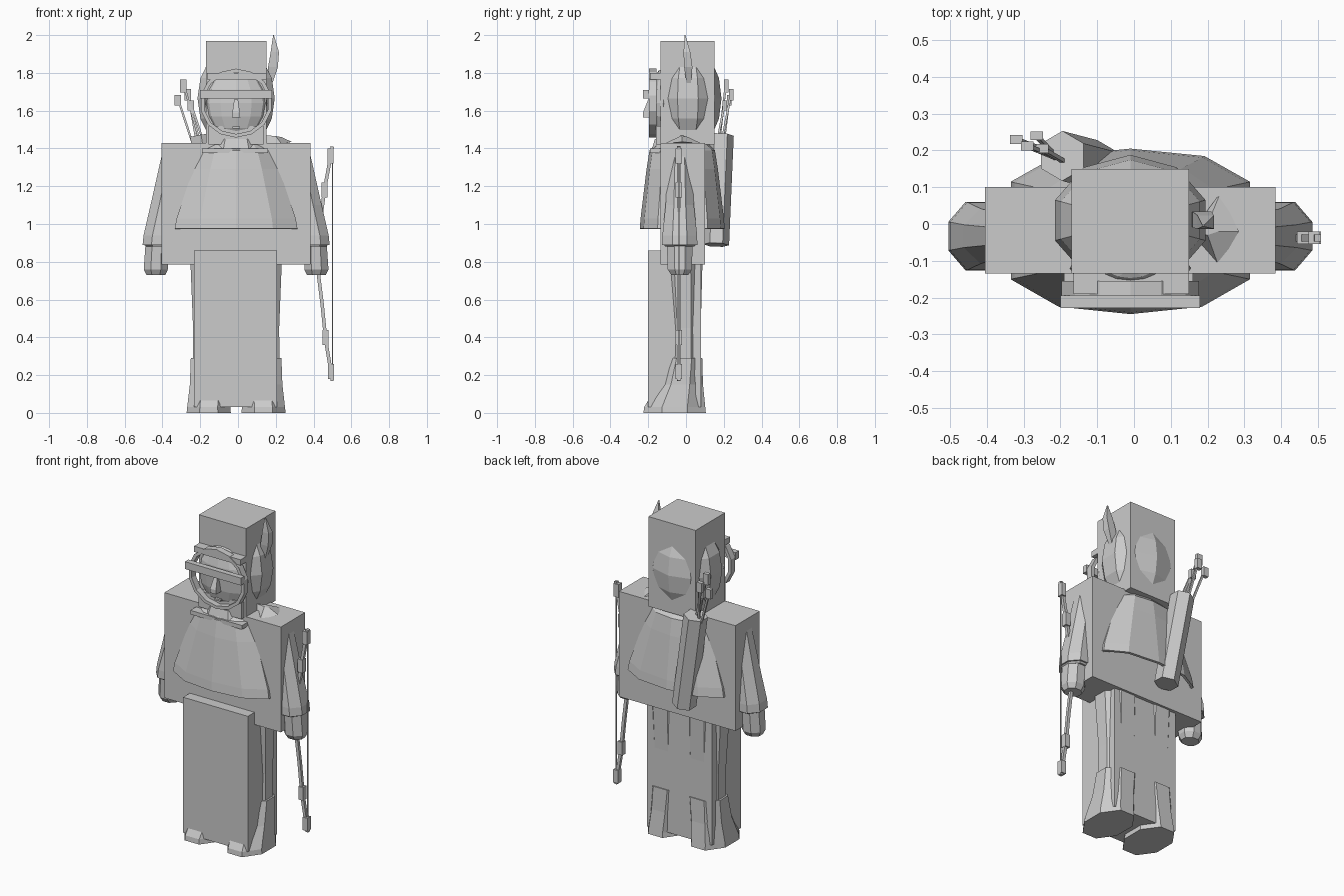
import bpy, bmesh, math
from mathutils import Vector

cube = bpy.data.objects.get("Cube")
if cube:
    bpy.data.objects.remove(cube, do_unlink=True)

GREY = (0.6, 0.6, 0.6, 1)
mat = bpy.data.materials.new("plain grey")
mat.use_nodes = True
mat.diffuse_color = GREY
mat.node_tree.nodes["Principled BSDF"].inputs["Base Color"].default_value = GREY
MID = -0.01


def finish(name, bm):
    bmesh.ops.recalc_face_normals(bm, faces=bm.faces)
    mesh = bpy.data.meshes.new(name)
    bm.to_mesh(mesh)
    bm.free()
    mesh.materials.append(mat)
    ob = bpy.data.objects.new(name, mesh)
    bpy.context.collection.objects.link(ob)
    return ob


def box(name, x, y, z):
    bm = bmesh.new()
    bmesh.ops.create_cube(bm, size=1)
    for v in bm.verts:
        v.co = [lo + (c + 0.5) * (hi - lo) for c, (lo, hi) in zip(v.co, (x, y, z))]
    return finish(name, bm)


def skin(name, rings, caps=True, closed=False):
    """Join equal rings of points into one faceted shell."""
    bm = bmesh.new()
    loops = [[bm.verts.new(p) for p in ring] for ring in rings]
    pairs = list(zip(loops, loops[1:]))
    if closed:
        pairs.append((loops[-1], loops[0]))
    for a, b in pairs:
        for i in range(len(a)):
            j = (i + 1) % len(a)
            bm.faces.new((a[i], a[j], b[j], b[i]))
    if caps and not closed:
        bm.faces.new(loops[0])
        bm.faces.new(loops[-1])
    return finish(name, bm)


def oval(cx, cy, z, rx, ry, n=8):
    turn = math.pi / n
    return [(cx + rx * math.cos(turn + math.tau * i / n) / math.cos(turn),
             cy + ry * math.sin(turn + math.tau * i / n) / math.cos(turn), z) for i in range(n)]


def rod(name, path, radius, n=4):
    """Sweep a small polygon along a path."""
    pts = [Vector(p) for p in path]
    rings = []
    for i, p in enumerate(pts):
        d = (pts[min(i + 1, len(pts) - 1)] - pts[max(i - 1, 0)]).normalized()
        u = d.cross(Vector((0, 1, 0))).normalized()
        w = d.cross(u)
        angles = [math.tau * (k + 0.5) / n for k in range(n)]
        rings.append([p + radius * (u * math.cos(a) + w * math.sin(a)) for a in angles])
    return skin(name, rings)


def ball(name, centre, radii, front=None, segments=10, rows=8):
    bm = bmesh.new()
    bmesh.ops.create_uvsphere(bm, u_segments=segments, v_segments=rows, radius=1)
    for v in bm.verts:
        v.co = [c + r * q for c, r, q in zip(centre, radii, v.co)]
        if front is not None:
            v.co.y = max(v.co.y, front)
    return finish(name, bm)


# Large blocks
box("head_block", (-0.17, 0.15), (-0.135, 0.15), (1.42, 1.97))
box("torso_block", (-0.405, 0.385), (-0.135, 0.1), (0.785, 1.43))
box("leg_block", (-0.232, 0.207), (-0.2, 0.08), (0.03, 0.86))

# Legs, boots, arms and gloves
for side, label in ((1, "left"), (-1, "right")):
    def limb(name, levels):
        skin(f"{label}_{name}", [oval(MID + side * x, y, z, rx, ry) for x, y, z, rx, ry in levels])

    limb("leg", [(0.12, -0.01, 0.2, 0.11, 0.09), (0.12, -0.01, 0.45, 0.108, 0.088),
                 (0.125, -0.02, 0.83, 0.118, 0.108)])
    limb("boot", [(0.145, -0.06, 0, 0.117, 0.165), (0.145, -0.06, 0.03, 0.114, 0.162),
                  (0.135, -0.03, 0.15, 0.11, 0.12), (0.125, -0.01, 0.29, 0.115, 0.096)])
    limb("sleeve", [(0.415, -0.033, 0.89, 0.08, 0.093), (0.41, -0.033, 0.94, 0.08, 0.092),
                    (0.375, -0.033, 1.1, 0.078, 0.075), (0.32, -0.033, 1.38, 0.07, 0.06)])
    limb("cuff", [(0.415, -0.033, 0.88, 0.06, 0.078), (0.415, -0.033, 0.895, 0.078, 0.086),
                  (0.415, -0.033, 0.91, 0.078, 0.086)])
    limb("glove", [(0.425, -0.033, 0.73, 0.05, 0.045), (0.425, -0.033, 0.76, 0.064, 0.064),
                   (0.42, -0.033, 0.89, 0.06, 0.068)])

# Shoulder cape
half = ((0, -1), (0.6, -0.91), (1, -0.58), (1, 0.6), (0.62, 0.91), (0, 1))
outline = list(half) + [(-x, y) for x, y in half[-2:0:-1]]
cape = skin("shoulder_cape", [
    [(MID + 0.325 * sx * x, -0.02 + 0.225 * sy * y, z) for x, y in outline]
    for sx, sy, z in ((0.4, 0.55, 1.44), (0.58, 0.77, 1.39), (0.7, 0.84, 1.29),
                      (0.97, 0.98, 1.03), (1, 1, 0.975))], caps=False)
shell = cape.modifiers.new("thickness", 'SOLIDIFY')
shell.thickness = 0.015
shell.offset = -1
box("collar_band", (-0.19, 0.16), (-0.19, -0.12), (1.375, 1.4))
skin("neck_collar", [oval(MID, -0.05, 1.38, 0.17, 0.135), oval(MID, -0.04, 1.45, 0.14, 0.125)])

# Peaked fold on the left shoulder
skin("shoulder_fold", [[(0.15, -0.03, 1.42), (0.23, -0.115, 1.425), (0.285, -0.02, 1.435),
                        (0.235, 0.085, 1.425)],
                       [(0.15, -0.03, 1.47), (0.2, -0.03, 1.465), (0.23, -0.02, 1.46),
                        (0.2, 0, 1.465)]])

# Hood and face
ball("hood", (MID, 0.01, 1.665), (0.215, 0.178, 0.28), front=-0.15)
ball("face", (MID, -0.12, 1.64), (0.165, 0.07, 0.185), segments=12)
box("jaw", (-0.155, 0.135), (-0.16, -0.1), (1.42, 1.52))
rim = []
for i in range(14):
    a = math.tau * i / 14
    rim.append([(MID + r * math.sin(a), y, 1.64 + r * math.cos(a) * 0.95)
                for r, y in ((0.192, -0.155), (0.192, -0.195), (0.172, -0.195), (0.172, -0.155))])
skin("hood_rim", rim, closed=True)
box("headband", (-0.165, 0.15), (-0.19, -0.13), (1.765, 1.8))
box("eye_bar", (-0.2, 0.18), (-0.228, -0.195), (1.665, 1.71))
skin("nose", [oval(MID, -0.2, 1.565, 0.022, 0.028, 4), oval(MID, -0.2, 1.59, 0.02, 0.028, 4),
              oval(MID, -0.185, 1.66, 0.01, 0.015, 4)])
box("mouth", (-0.03, 0.01), (-0.186, -0.15), (1.505, 1.515))

# Feather at the left of the head
skin("feather", [oval(x, y, z, rx, ry, 4) for x, y, z, rx, ry in (
    (0.165, 0.015, 1.73, 0.012, 0.01), (0.185, 0.012, 1.83, 0.026, 0.022),
    (0.195, 0.005, 1.91, 0.022, 0.018), (0.188, -0.005, 2, 0.002, 0.002))])

# Quiver with arrows
bottom, top = Vector((-0.1, 0.16, 0.89)), Vector((-0.195, 0.185, 1.47))
rod("quiver", [bottom, top], 0.068, 6)
for i, (x, y, z) in enumerate(((-0.32, 0.23, 1.67), (-0.265, 0.24, 1.7),
                               (-0.29, 0.212, 1.75), (-0.25, 0.205, 1.64))):
    tip = Vector((x, y, z))
    base = top + Vector((0.02 * (i - 2), 0.012 * (1 - i), -0.06))
    rod(f"arrow_{i + 1}", [base, tip], 0.008)
    low = tip.lerp(base, 0.12)
    box(f"arrow_fletching_{i + 1}", (x - 0.017, x + 0.017), (y - 0.012, y + 0.012),
        (low.z - 0.012, z + 0.014))

# Bow held in the left hand
BOW_Y = -0.038
bow = [(0.5, 0.17), (0.465, 0.38), (0.445, 0.58), (0.425, 0.74), (0.42, 0.85),
       (0.43, 0.98), (0.45, 1.12), (0.465, 1.22), (0.5, 1.41)]
rod("bow_limbs", [(x, BOW_Y, z) for x, z in bow], 0.013)
rod("bow_string", [(0.5, BOW_Y, 0.17), (0.5, BOW_Y, 1.41)], 0.004)
for i, (x, z) in enumerate(((0.492, 0.22), (0.463, 0.4), (0.459, 1.18), (0.49, 1.36))):
    box(f"bow_binding_{i + 1}", (x - 0.016, x + 0.016), (BOW_Y - 0.017, BOW_Y + 0.017),
        (z - 0.04, z + 0.04))
